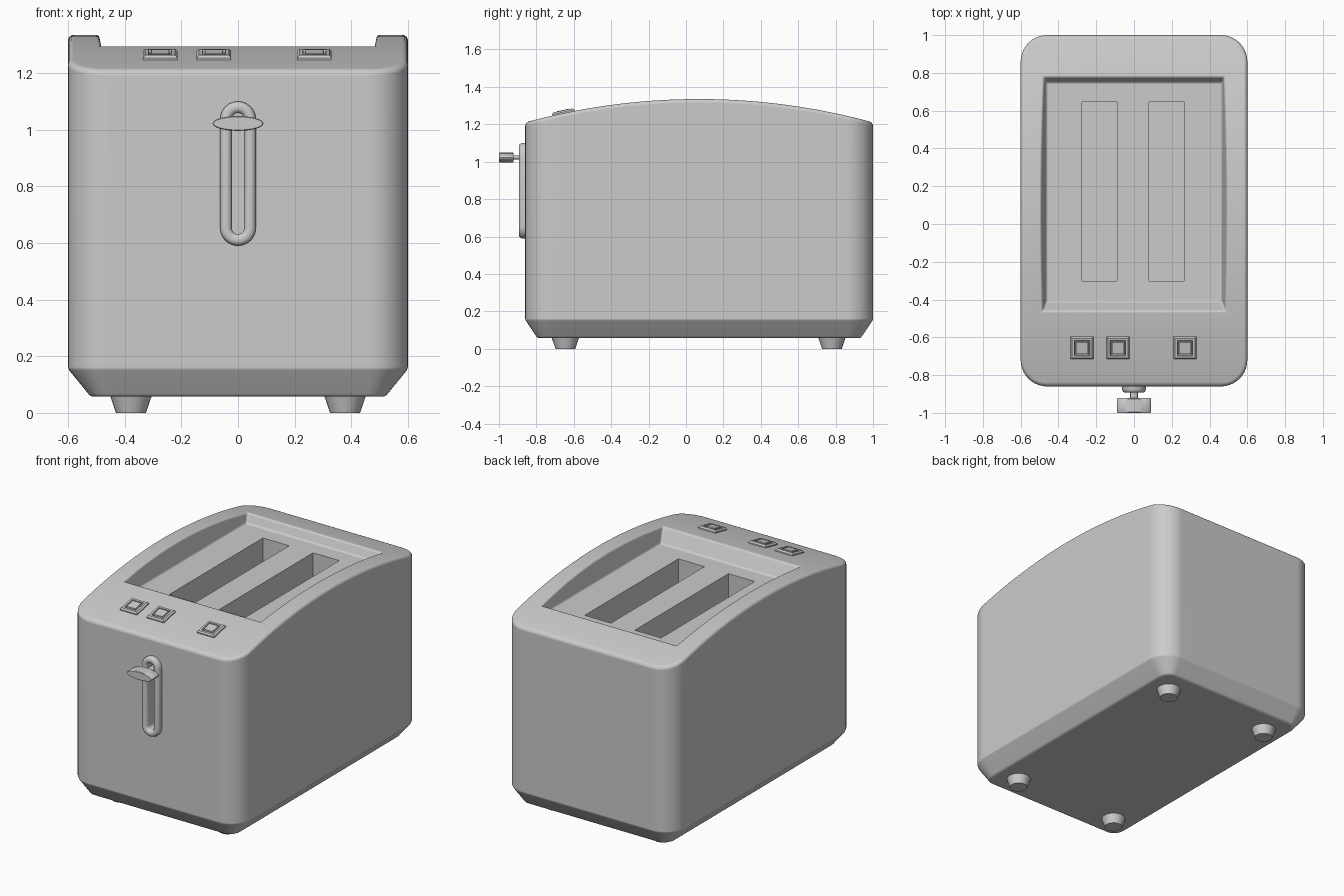
import bpy, bmesh, math
from mathutils import Matrix

cube = bpy.data.objects.get("Cube")
if cube:
    bpy.data.objects.remove(cube, do_unlink=True)

grey = bpy.data.materials.new("light_grey")
grey.use_nodes = True
GREY = (0.6, 0.6, 0.6, 1)
grey.diffuse_color = GREY
grey.node_tree.nodes["Principled BSDF"].inputs["Base Color"].default_value = GREY


def add(name, bm, angle=35):
    """Turn a bmesh into a grey object with smooth shading and sharp edges."""
    bmesh.ops.recalc_face_normals(bm, faces=bm.faces)
    mesh = bpy.data.meshes.new(name)
    bm.to_mesh(mesh)
    bm.free()
    mesh.materials.append(grey)
    ob = bpy.data.objects.new(name, mesh)
    bpy.context.collection.objects.link(ob)
    smooth(ob, angle)
    return ob


def activate(ob):
    bpy.ops.object.select_all(action='DESELECT')
    ob.select_set(True)
    bpy.context.view_layer.objects.active = ob


def smooth(ob, angle):
    activate(ob)
    bpy.ops.object.shade_smooth_by_angle(angle=math.radians(angle))


def loft(rings):
    """Closed solid through rings of equal length."""
    bm = bmesh.new()
    rows = [[bm.verts.new(p) for p in ring] for ring in rings]
    n = len(rows[0])
    for a, b in zip(rows, rows[1:]):
        for i in range(n):
            j = (i + 1) % n
            bm.faces.new((a[i], a[j], b[j], b[i]))
    bm.faces.new(rows[0])
    return bm, rows


def capped(rings):
    bm, rows = loft(rings)
    bm.faces.new(rows[-1])
    return bm


def rect(x0, x1, y0, y1, z):
    return [(x0, y0, z), (x1, y0, z), (x1, y1, z), (x0, y1, z)]


def square(h, z):
    return rect(-h, h, -h, h, z)


def cut(ob, cutter):
    mod = ob.modifiers.new("cut", 'BOOLEAN')
    mod.operation, mod.solver, mod.object = 'DIFFERENCE', 'EXACT', cutter
    activate(ob)
    bpy.ops.object.modifier_apply(modifier=mod.name)
    bpy.data.objects.remove(cutter, do_unlink=True)


# Body: rounded box with a chamfered base and an arched top
HALF_X, FRONT, BACK, CORNER = 0.6, -0.86, 1.0, 0.14
MID_Y, PEAK, ARC = 0.07, 1.335, 3.52


def arch(y):
    return PEAK - ARC + math.sqrt(ARC ** 2 - (y - MID_Y) ** 2)


def outline(ix, iy, height):
    cx, y0, y1 = HALF_X - CORNER, FRONT + CORNER, BACK - CORNER
    rx, ry = CORNER - ix, CORNER - iy
    turn = [math.pi / 2 * i / 10 for i in range(11)]
    half = [(cx + rx * math.sin(t), y0 - ry * math.cos(t)) for t in turn]
    half += [(HALF_X - ix, y0 + (y1 - y0) * i / 30) for i in range(1, 30)]
    half += [(cx + rx * math.cos(t), y1 + ry * math.sin(t)) for t in turn]
    loop = half + [(-x, y) for x, y in reversed(half)]
    return [(x, y, height(y)) for x, y in loop]


rings = [outline(0.08, 0.065, lambda y: 0.057),
         outline(0.004, 0.004, lambda y: 0.15),
         outline(0, 0, lambda y: 0.162)]
EDGE = 0.02
for k in range(5):
    a = math.pi / 2 * k / 4
    inset = EDGE * (1 - math.cos(a))
    rings.append(outline(inset, inset, lambda y: arch(y) - EDGE * (1 - math.sin(a))))
bm, rows = loft(rings)
top = rows[-1]
for i in range(len(top) // 2 - 1):
    bm.faces.new((top[i], top[i + 1], top[-2 - i], top[-1 - i]))
body = add("body", bm)

# Sunken tray in the top, with softened lips
cut(body, add("tray_cutter", capped([rect(-0.465, 0.465, -0.41, 0.75, 1.205),
                                     rect(-0.504, 0.504, -0.518, 0.84, 1.4)])))
bevel = body.modifiers.new("soft_lips", 'BEVEL')
bevel.width, bevel.segments = 0.01, 3
bevel.angle_limit = math.radians(42)
bevel.use_clamp_overlap = False
activate(body)
bpy.ops.object.modifier_apply(modifier=bevel.name)

# Bread slots
for x in (-0.182, 0.173):
    cut(body, add("slot_cutter", capped([rect(x - 0.093, x + 0.093, -0.302, 0.645, z)
                                         for z in (0.3, 1.3)])))


# Lever channel in the front wall and its rounded surround
def stadium(r, y, z0=0.653, z1=1.037, steps=12):
    pts = []
    for cz, start in ((z1, 0), (z0, math.pi)):
        for i in range(steps + 1):
            a = start + math.pi * i / steps
            pts.append((r * math.cos(a), y, cz + r * math.sin(a)))
    return pts


cut(body, add("channel_cutter", capped([stadium(0.022, -0.9), stadium(0.022, -0.79)])))
smooth(body, 35)
body.modifiers.new("even_normals", 'WEIGHTED_NORMAL').keep_sharp = True

profile = [(0.063, -0.855), (0.063, -0.878), (0.058, -0.888), (0.049, -0.893),
           (0.036, -0.893), (0.027, -0.888), (0.022, -0.878), (0.022, -0.855)]
bm, rows = loft([stadium(r, y) for r, y in profile])
bmesh.ops.delete(bm, geom=[f for f in bm.faces if len(f.verts) > 4], context='FACES_ONLY')
n = len(rows[0])
for i in range(n):
    j = (i + 1) % n
    bm.faces.new((rows[-1][i], rows[-1][j], rows[0][j], rows[0][i]))
add("lever_surround", bm, 50)


# Lever stem and lens-shaped knob
def ellipse(rx, rz, y, z=1.022, n=32):
    return [(rx * math.cos(2 * math.pi * i / n), y, z + rz * math.sin(2 * math.pi * i / n))
            for i in range(n)]


add("lever_stem", capped([ellipse(0.02, 0.011, y) for y in (-0.93, -0.79)]))
add("lever_knob", capped([ellipse(0.087, 0.023, -1.0), ellipse(0.09, 0.026, -0.996),
                          ellipse(0.09, 0.026, -0.926), ellipse(0.087, 0.023, -0.922)]))

# Buttons: framed squares lying on the front slope
BUTTON_Y = -0.655
tilt = math.asin((MID_Y - BUTTON_Y) / ARC)
for name, x in (("left", 0.27), ("middle", -0.085), ("right", -0.275)):
    bm = capped([square(0.061, -0.015), square(0.061, 0.006), square(0.053, 0.015),
                 square(0.041, 0.015), square(0.038, 0.004), square(0.034, 0.004),
                 square(0.031, 0.017)])
    bm.transform(Matrix.Translation((x, BUTTON_Y, arch(BUTTON_Y)))
                 @ Matrix.Rotation(tilt, 4, 'X'))
    add(name + "_button", bm, 20)

# Tapered feet
for side, x in (("left", 0.378), ("right", -0.378)):
    for end, y in (("front", -0.645), ("back", 0.78)):
        bm = bmesh.new()
        bmesh.ops.create_cone(bm, cap_ends=True, segments=24, radius1=0.053,
                              radius2=0.075, depth=0.065,
                              matrix=Matrix.Translation((x, y, 0.0325)))
        add(end + "_" + side + "_foot", bm)
